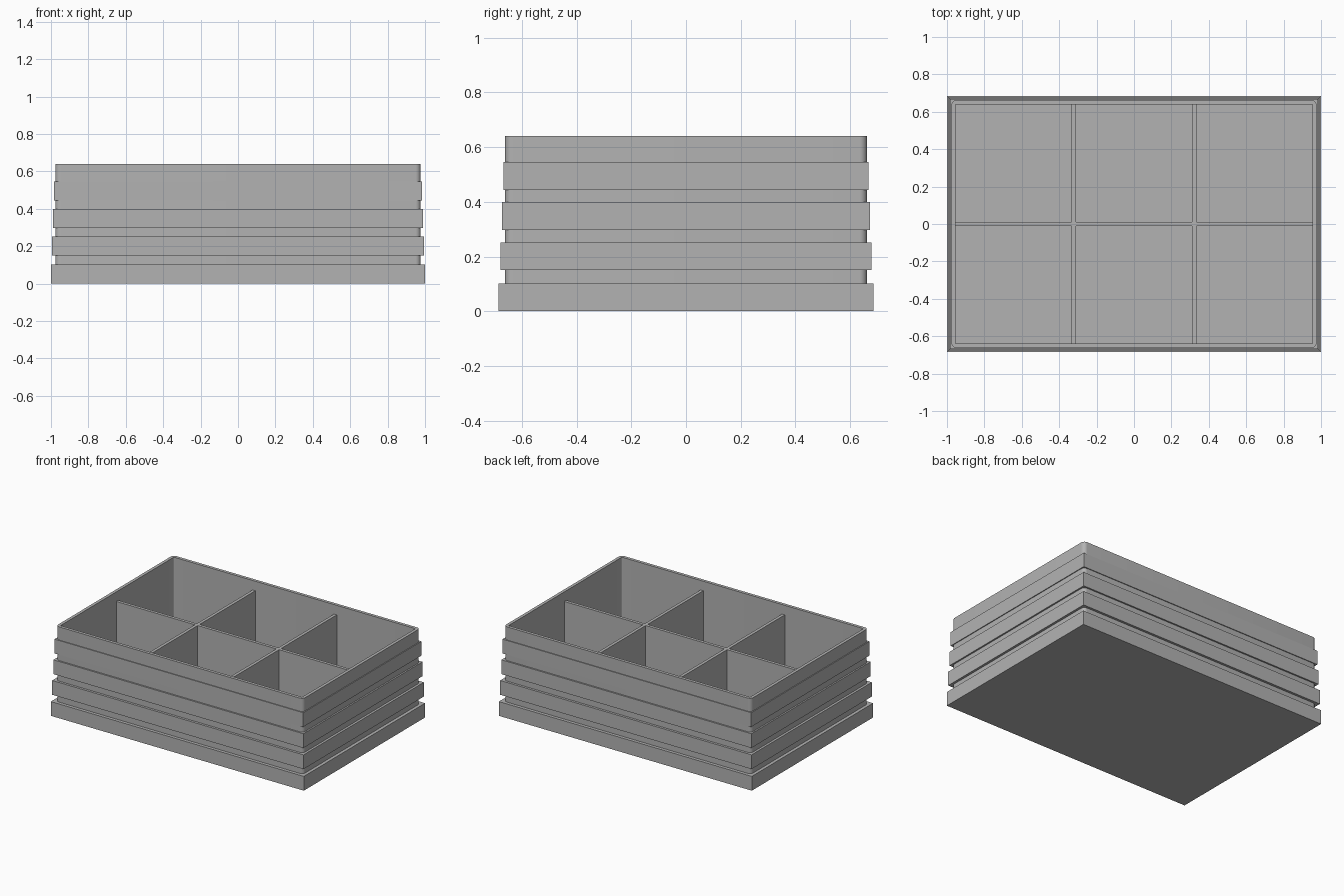
import bpy
import bmesh
from math import cos, sin, pi

cube = bpy.data.objects.get("Cube")
if cube:
    bpy.data.objects.remove(cube, do_unlink=True)

# Material
grey = bpy.data.materials.new("plain grey")
grey.use_nodes = True
colour = (0.45, 0.45, 0.45, 1)
grey.diffuse_color = colour
grey.node_tree.nodes["Principled BSDF"].inputs["Base Color"].default_value = colour

# Overall sizes
HEIGHT = 0.64
WALL_X, WALL_Y = 0.977, 0.662
WALL = 0.022
INNER_X, INNER_Y = WALL_X - WALL, WALL_Y - WALL
DIVIDER, DIVIDER_TOP = 0.022, 0.572


def rounded_rect(hx, hy, r, z, steps):
    """Counter-clockwise rectangle outline with rounded corners."""
    points = []
    for i, (sx, sy) in enumerate(((1, 1), (-1, 1), (-1, -1), (1, -1))):
        for s in range(steps + 1):
            a = (i + (s / steps if steps else 0)) * pi / 2
            points.append((sx * (hx - r) + r * cos(a), sy * (hy - r) + r * sin(a), z))
    return points


def loft(name, sections, steps, ring):
    """Bridge outlines (hx, hy, r, z); close as a ring or cap both ends."""
    bm = bmesh.new()
    loops = [[bm.verts.new(p) for p in rounded_rect(*s, steps)] for s in sections]
    pairs = list(zip(loops, loops[1:]))
    if ring:
        pairs.append((loops[-1], loops[0]))
    for a, b in pairs:
        for i in range(len(a)):
            j = (i + 1) % len(a)
            bm.faces.new((a[i], a[j], b[j], b[i]))
    if not ring:
        bm.faces.new(loops[0])
        bm.faces.new(loops[-1])
    bmesh.ops.recalc_face_normals(bm, faces=bm.faces)
    mesh = bpy.data.meshes.new(name)
    bm.to_mesh(mesh)
    bm.free()
    mesh.materials.append(grey)
    obj = bpy.data.objects.new(name, mesh)
    bpy.context.collection.objects.link(obj)
    return obj


# Open tray with rounded vertical corners
R_OUT, R_IN = 0.028, 0.006
tray = loft("tray_shell", [
    (WALL_X, WALL_Y, R_OUT, 0),
    (WALL_X, WALL_Y, R_OUT, HEIGHT),
    (INNER_X, INNER_Y, R_IN, HEIGHT),
    (INNER_X, INNER_Y, R_IN, WALL),
], 8, False)
bpy.context.view_layer.objects.active = tray
tray.select_set(True)
bpy.ops.object.shade_smooth_by_angle()

# Square-cornered bands, narrowing towards the top
bands = (("base_band", 0.0, 0.023), ("lower_band", 0.15, 0.017),
         ("middle_band", 0.297, 0.011), ("upper_band", 0.444, 0.006))
for name, z, out in bands:
    top = z + 0.102
    outer = (WALL_X + out, WALL_Y + out, 0)
    inner = (WALL_X - WALL / 2, WALL_Y - WALL / 2, 0)
    loft(name, [(*outer, z), (*outer, top), (*inner, top), (*inner, z)], 0, True)


# Dividers making six compartments
def divider(name, x, hx, hy):
    obj = loft(name, [(hx, hy, 0, WALL / 2), (hx, hy, 0, DIVIDER_TOP)], 0, False)
    obj.location.x = x


divider("long_divider", 0, INNER_X + WALL / 4, DIVIDER / 2)
for side, x in (("left", 0.322), ("right", -0.322)):
    divider(side + "_cross_divider", x, DIVIDER / 2, INNER_Y + WALL / 4)
